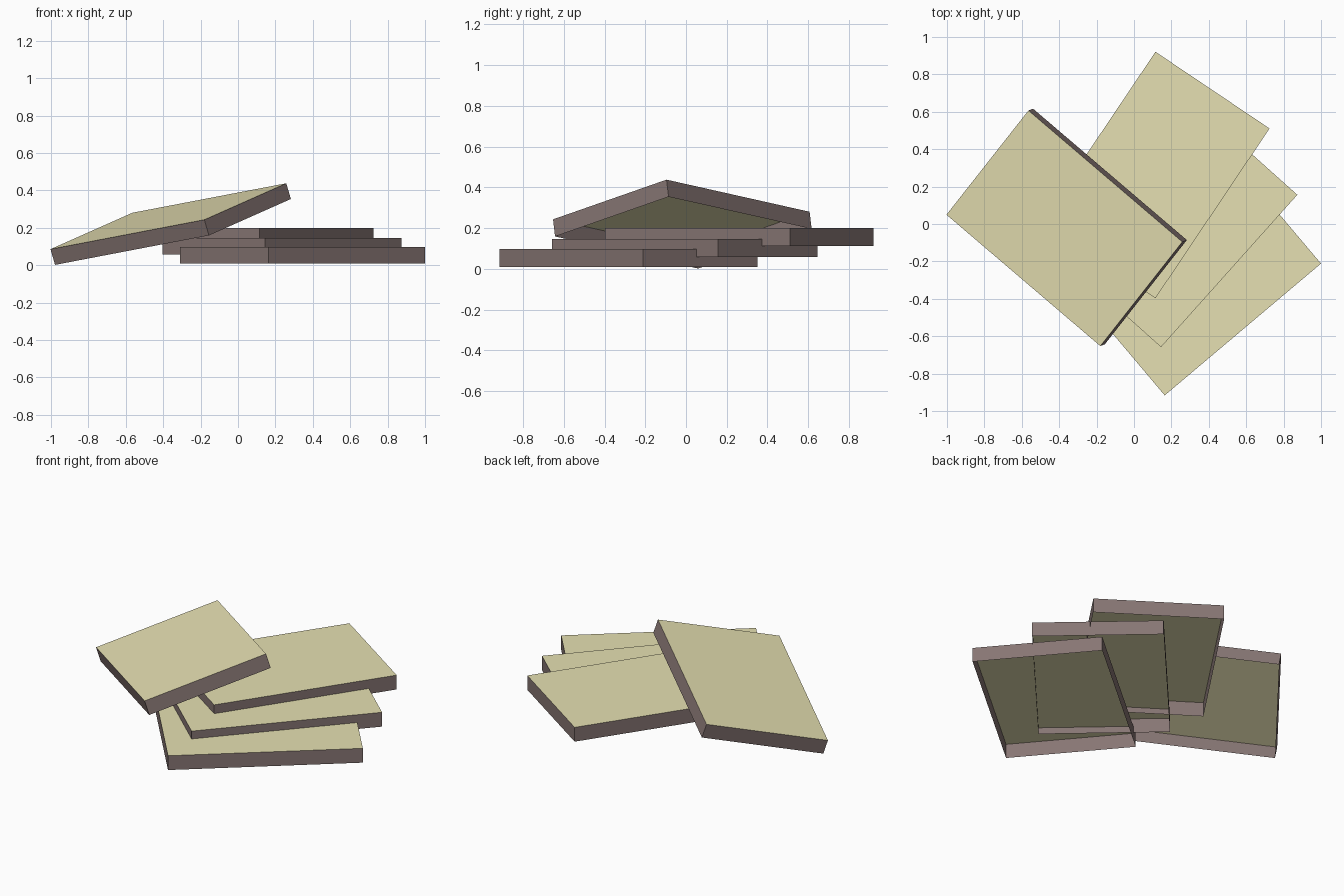
import bpy
import bmesh
from mathutils import Matrix, Vector

cube = bpy.data.objects.get("Cube")
if cube:
    bpy.data.objects.remove(cube, do_unlink=True)

LENGTH, WIDTH, THICK = 1.093, 0.735, 0.088


def make_material(name, rgb):
    mat = bpy.data.materials.new(name)
    mat.use_nodes = True
    mat.diffuse_color = (*rgb, 1)
    mat.node_tree.nodes["Principled BSDF"].inputs["Base Color"].default_value = (*rgb, 1)
    return mat


face_mat = make_material("pale_olive", (0.791, 0.745, 0.445))
edge_mat = make_material("dusky_brown", (0.242, 0.181, 0.174))


def slab(name, centre, long_dir, short_dir):
    """Hollow slab, open underneath, with its long and short sides along two directions."""
    x = Vector(long_dir).normalized()
    z = x.cross(Vector(short_dir)).normalized()
    y = z.cross(x)

    bm = bmesh.new()
    bmesh.ops.create_cube(bm, size=1, matrix=Matrix.Diagonal((LENGTH, WIDTH, THICK, 1)))
    bm.normal_update()
    # Open underside
    underside = [f for f in bm.faces if f.normal.z < -0.5]
    bmesh.ops.delete(bm, geom=underside, context="FACES_ONLY")
    # Olive top, brown rim
    for face in bm.faces:
        face.material_index = 0 if face.normal.z > 0.5 else 1

    mesh = bpy.data.meshes.new(name)
    bm.to_mesh(mesh)
    bm.free()
    mesh.materials.append(face_mat)
    mesh.materials.append(edge_mat)
    obj = bpy.data.objects.new(name, mesh)
    bpy.context.collection.objects.link(obj)
    turn = Matrix((x, y, z)).transposed().to_4x4()
    obj.matrix_world = Matrix.Translation(centre) @ turn


# Fanned stack of three level slabs
slab("bottom_slab", (0.345, -0.283, 0.054), (0.83, 0.70, 0), (-0.70, 0.83, 0))
slab("middle_slab", (0.235, -0.006, 0.102), (0.725, 0.81, 0), (-0.81, 0.725, 0))
slab("upper_slab", (0.115, 0.262, 0.156), (0.605, 0.90, 0), (-0.90, 0.605, 0))

# Slab leaning on the stack
slab("leaning_slab", (-0.36, -0.018, 0.220), (0.82, -0.70, 0.157), (0.44, 0.555, 0.195))
